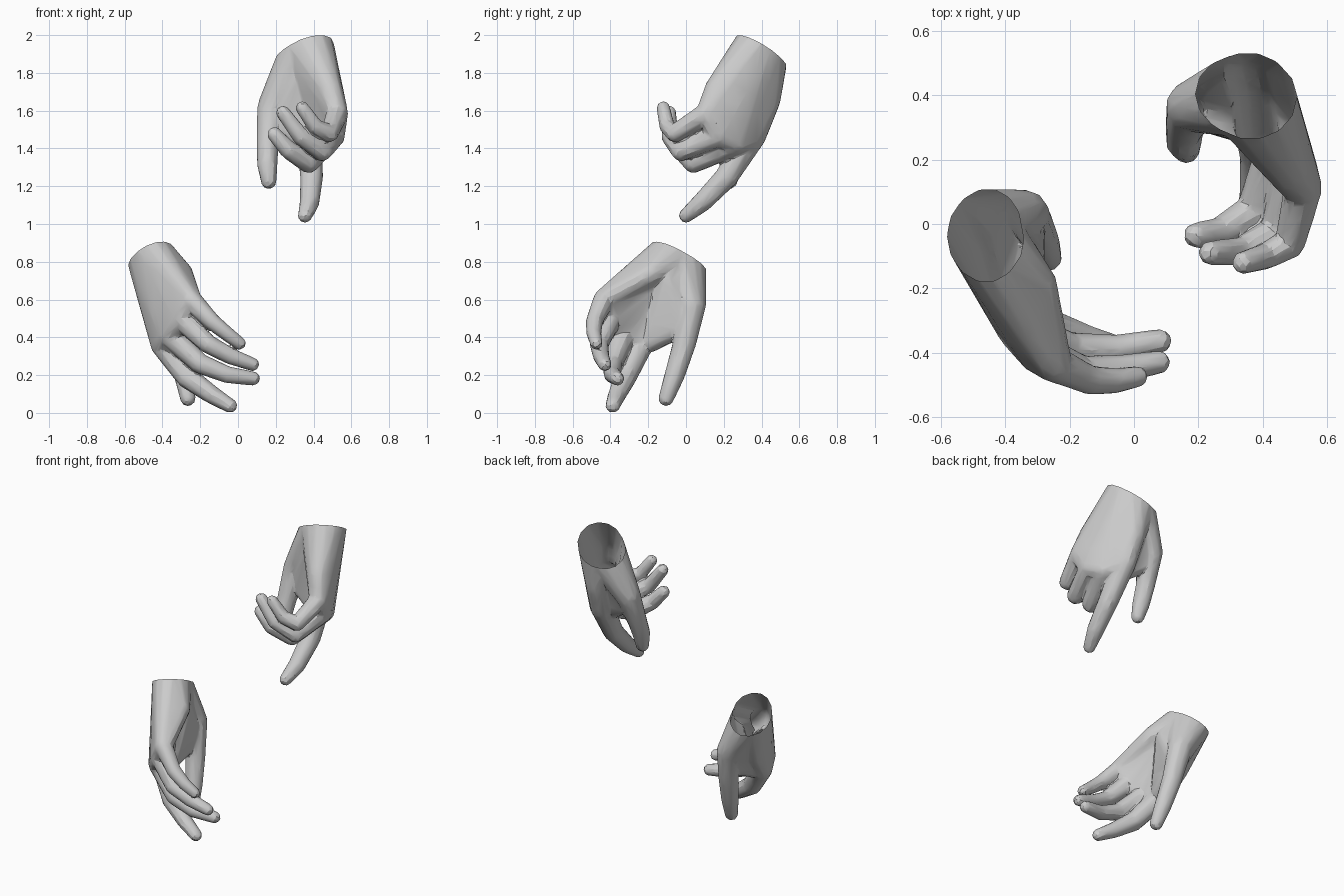
import bpy, bmesh, math
from mathutils import Vector, Matrix

if "Cube" in bpy.data.objects:
    bpy.data.objects.remove(bpy.data.objects["Cube"])


def add_hull(bm, points):
    """Add the convex hull of a point cloud to bm."""
    hb = bmesh.new()
    for p in points:
        hb.verts.new(p)
    res = bmesh.ops.convex_hull(hb, input=hb.verts[:])
    junk = {g for g in res["geom_interior"] + res["geom_unused"]
            if isinstance(g, bmesh.types.BMVert)}
    bmesh.ops.delete(hb, geom=list(junk), context='VERTS')
    bmesh.ops.recalc_face_normals(hb, faces=hb.faces[:])
    tmp = bpy.data.meshes.new("hull_tmp")
    hb.to_mesh(tmp)
    hb.free()
    bm.from_mesh(tmp)
    bpy.data.meshes.remove(tmp)


def ball(x, y, z, r):
    """Points of a small sphere used as a joint."""
    b = bmesh.new()
    bmesh.ops.create_icosphere(b, subdivisions=2, radius=r,
                               matrix=Matrix.Translation((x, y, z)))
    pts = [v.co.copy() for v in b.verts]
    b.free()
    return pts


def wrist_ring(c, rx, ry, slope, lift):
    n = Vector((-slope[0], -slope[1], 1)).normalized()
    pts = []
    for i in range(14):
        a = i * math.tau / 14
        dx, dy = rx * math.cos(a), ry * math.sin(a)
        pts.append(Vector((c[0] + dx, c[1] + dy,
                           c[2] + slope[0] * dx + slope[1] * dy)) + n * lift)
    return pts, n


def make_hand(name, wrist, rx, ry, slope, fingers, thumb, web, heel, back, side):
    bm = bmesh.new()
    low, n = wrist_ring(wrist, rx, ry, slope, 0)
    high, _ = wrist_ring(wrist, rx, ry, slope, 0.03)
    ring = low + high
    # palm: wrist joined to each neighbouring pair of knuckles
    for f, g in zip(fingers, fingers[1:]):
        add_hull(bm, ring + ball(*f[0]) + ball(*g[0]))
    # back of the hand and outer edge of the palm
    add_hull(bm, ring + ball(*back) + ball(*fingers[0][0]))
    add_hull(bm, ring + ball(*side) + ball(*fingers[3][0]))
    # ball of the thumb, heel of the palm and web towards the index finger
    add_hull(bm, ring + ball(*thumb[0]))
    add_hull(bm, low + ball(*web[0]) + ball(*web[1]) + ball(*heel))
    # finger and thumb segments
    for chain in fingers + [thumb]:
        for a, b in zip(chain, chain[1:]):
            add_hull(bm, ball(*a) + ball(*b))
    me = bpy.data.meshes.new(name)
    bm.to_mesh(me)
    bm.free()
    ob = bpy.data.objects.new(name, me)
    bpy.context.collection.objects.link(ob)
    # fuse into one skin, soften the creases, reduce to broad facets
    m = ob.modifiers.new("fuse", 'REMESH')
    m.mode = 'VOXEL'
    m.voxel_size = 0.007
    m = ob.modifiers.new("soften", 'SMOOTH')
    m.factor = 0.5
    m.iterations = 8
    m = ob.modifiers.new("facets", 'DECIMATE')
    m.ratio = 0.03
    deps = bpy.context.evaluated_depsgraph_get()
    final = bpy.data.meshes.new_from_object(ob.evaluated_get(deps))
    ob.modifiers.clear()
    ob.data = final
    # open the hollow wrist
    bm = bmesh.new()
    bm.from_mesh(final)
    bmesh.ops.bisect_plane(bm, geom=bm.verts[:] + bm.edges[:] + bm.faces[:],
                           plane_co=Vector(wrist), plane_no=n, clear_outer=True)
    bm.to_mesh(final)
    bm.free()
    bpy.ops.object.select_all(action='DESELECT')
    ob.select_set(True)
    bpy.context.view_layer.objects.active = ob
    bpy.ops.object.shade_smooth_by_angle(angle=math.radians(20))
    return ob


# upper hand: index pointing down, three fingers curled (x, y, z, radius)
make_hand(
    "upper_hand", (0.36, 0.395, 1.914), 0.147, 0.13, (0.3, -0.56),
    fingers=[
        [(.375, .355, 1.47, .073), (.39, .215, 1.25, .063),
         (.38, .09, 1.12, .054), (.355, .0, 1.045, .039)],
        [(.455, .265, 1.43, .067), (.375, .04, 1.325, .057),
         (.27, -.027, 1.39, .049), (.193, -.035, 1.475, .04)],
        [(.505, .175, 1.47, .064), (.445, -.025, 1.385, .054),
         (.335, -.085, 1.46, .046), (.238, -.09, 1.59, .038)],
        [(.525, .11, 1.585, .06), (.485, -.06, 1.48, .048),
         (.41, -.1, 1.515, .042), (.34, -.12, 1.615, .036)],
    ],
    thumb=[(.178, .365, 1.61, .08), (.157, .295, 1.42, .061),
           (.155, .255, 1.32, .056), (.163, .23, 1.226, .042)],
    web=[(.185, .345, 1.54, .05), (.37, .30, 1.43, .06)],
    heel=(.31, .32, 1.75, .06), back=(.36, .425, 1.65, .075),
    side=(.485, .165, 1.71, .07))

# lower hand: relaxed fingers reaching sideways
make_hand(
    "lower_hand", (-0.465, -0.037, 0.822), 0.115, 0.135, (0.36, -0.5),
    fingers=[
        [(-.395, -.24, .36, .068), (-.27, -.32, .19, .06),
         (-.14, -.365, .097, .049), (-.042, -.388, .038, .039)],
        [(-.36, -.33, .41, .065), (-.20, -.39, .26, .054),
         (-.06, -.39, .203, .046), (.08, -.364, .182, .038)],
        [(-.30, -.40, .50, .063), (-.16, -.46, .365, .051),
         (-.04, -.45, .30, .044), (.077, -.43, .257, .037)],
        [(-.25, -.435, .60, .058), (-.14, -.485, .485, .046),
         (-.06, -.488, .42, .04), (.01, -.475, .368, .034)],
    ],
    thumb=[(-.34, .03, .57, .077), (-.31, -.01, .36, .063),
           (-.285, -.06, .20, .055), (-.265, -.105, .077, .042)],
    web=[(-.33, .005, .47, .055), (-.37, -.19, .38, .06)],
    heel=(-.34, -.1, .70, .065), back=(-.44, -.1, .52, .06),
    side=(-.305, -.185, .74, .065))
